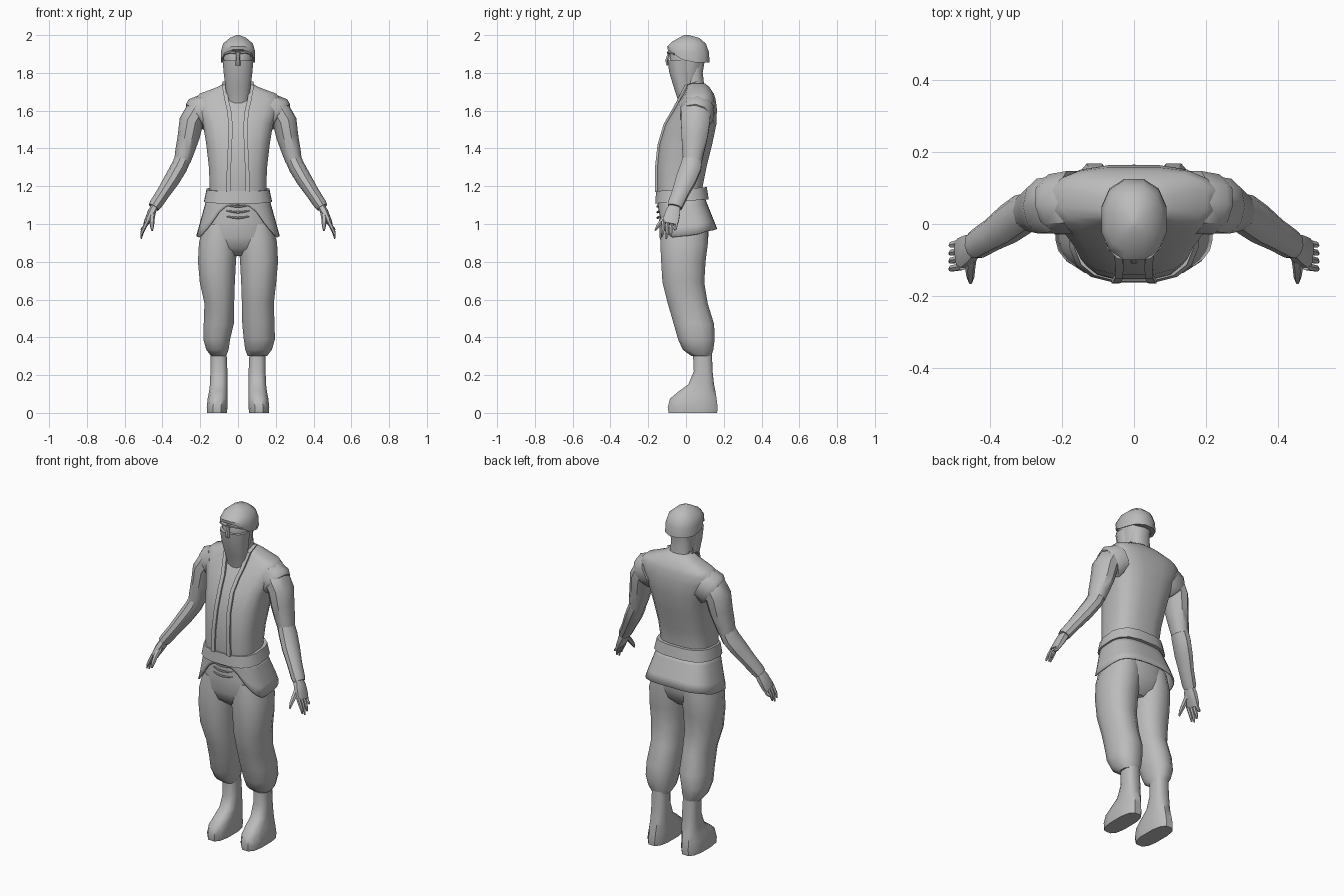
import bpy, bmesh, math
from mathutils import Vector

grey = bpy.data.materials.new("plain grey")
grey.diffuse_color = (0.5, 0.5, 0.5, 1)


def make(name, verts, faces, mirror=False, solid=0):
    me = bpy.data.meshes.new(name)
    me.from_pydata([tuple(v) for v in verts], [], faces)
    bm = bmesh.new()
    bm.from_mesh(me)
    bmesh.ops.recalc_face_normals(bm, faces=bm.faces)
    bm.to_mesh(me)
    bm.free()
    me.materials.append(grey)
    ob = bpy.data.objects.new(name, me)
    bpy.context.collection.objects.link(ob)
    if solid:
        ob.modifiers.new("thickness", 'SOLIDIFY').thickness = solid
    if mirror:
        ob.modifiers.new("mirror", 'MIRROR')
    return ob


def loft(name, rings, mirror=False):
    n = len(rings[0])
    verts = [v for r in rings for v in r]
    faces = [(i * n + j, i * n + (j + 1) % n, (i + 1) * n + (j + 1) % n, (i + 1) * n + j)
             for i in range(len(rings) - 1) for j in range(n)]
    faces += [tuple(range(n)), tuple(range(len(verts) - n, len(verts)))]
    return make(name, verts, faces, mirror)


def rounded(a, p):
    c, s = math.cos(a), math.sin(a)
    return (math.copysign(abs(c) ** (2 / p), c), math.copysign(abs(s) ** (2 / p), s))


def flat_ring(z, x0, x1, y0, y1, n=12, p=2.3, tilt=0):
    """Level cross-section; tilt lifts the part in front of y = 0."""
    out = []
    for k in range(n):
        u, v = rounded(2 * math.pi * (k + 0.5) / n, p)
        y = (y0 + y1) / 2 + v * (y1 - y0) / 2
        out.append(Vector(((x0 + x1) / 2 + u * (x1 - x0) / 2, y, z + tilt * max(0, -y))))
    return out


def body(name, rows, **kw):
    return loft(name, [flat_ring(r[0], -r[1], r[1], r[2], r[3], tilt=(r[4] if len(r) > 4 else 0), **kw)
                       for r in rows])


def tube(name, rows, n=8, p=2.2, mirror=True):
    """Rows are x, y, z, half depth along y, half thickness across the path."""
    pts = [Vector(r[:3]) for r in rows]
    rings = []
    for i, r in enumerate(rows):
        d = (pts[min(i + 1, len(pts) - 1)] - pts[max(i - 1, 0)]).normalized()
        u = (Vector((0, 1, 0)) - d * d.y).normalized()
        w = d.cross(u)
        ring = []
        for k in range(n):
            a, b = rounded(2 * math.pi * (k + 0.5) / n, p)
            ring.append(pts[i] + u * a * r[3] + w * b * r[4])
        rings.append(ring)
    return loft(name, rings, mirror)


# head, face cloth, cap, neck
body("head", [(1.72, .06, -.06, .05), (1.78, .068, -.075, .075), (1.85, .076, -.085, .095),
              (1.90, .08, -.088, .105), (1.95, .06, -.07, .09)])
body("face_mask", [(1.60, .045, -.035, .03), (1.66, .06, -.045, .03), (1.72, .068, -.065, .03),
                   (1.80, .078, -.09, .04), (1.865, .084, -.1, .045)])
body("cap", [(1.855, .093, -.1, .128, .7), (1.91, .093, -.103, .125, .3), (1.955, .08, -.08, .108, .1),
             (1.985, .045, -.04, .072), (2.0, .008, -.008, .015)])
body("neck", [(1.62, .075, -.02, .11), (1.72, .065, -.01, .1), (1.80, .06, -.01, .09), (1.86, .06, -.01, .1)])
tube("brow", [(.012, -.089, 1.905, .012, .007), (.04, -.088, 1.912, .012, .008),
              (.07, -.06, 1.9, .01, .006)], n=6)
tube("nose", [(0, -.088, 1.91, .006, .008), (0, -.1, 1.865, .012, .012), (0, -.098, 1.84, .006, .012)],
     n=6, mirror=False)

# sleeveless jacket
body("jacket", [(1.14, .155, -.15, .09), (1.2, .152, -.157, .09), (1.3, .156, -.155, .11),
                (1.42, .17, -.142, .14), (1.53, .188, -.108, .163), (1.61, .222, -.06, .165),
                (1.66, .232, -.03, .158), (1.69, .205, -.01, .148), (1.725, .11, .0, .125),
                (1.745, .075, .01, .1)], n=16, p=2.9)
tube("armhole_trim", [(.165, .06, 1.60, .092, .092), (.212, .055, 1.575, .088, .098),
                      (.226, .052, 1.565, .078, .085)], n=10)


# lapel bands running from the neck down to the belt
def ribbon(name, path, width, thick):
    rings = []
    for x, y, z in path:
        rings.append([Vector((x + dx * width / 2, y + dy, z))
                      for dx, dy in ((-1, -thick), (1, -thick), (1, thick), (-1, thick))])
    return loft(name, rings)


for side, name in ((1, "left_lapel"), (-1, "right_lapel")):
    ribbon(name, [(side * x, y, z) for x, y, z in
                  ((.07, .06, 1.755), (.074, .0, 1.735), (.06, -.04, 1.655), (.047, -.07, 1.60),
                   (.04, -.111, 1.53), (.042, -.144, 1.42), (.048, -.157, 1.3), (.052, -.158, 1.17))],
           .022, .007)

# belt
loft("belt", [[v + Vector((0, 0, .08 * (v.y + .02))) for v in flat_ring(z, -x, x, -y, b, 16, 2.8)]
              for z, x, y, b in ((1.12, .182, .165, .122), (1.185, .168, .16, .112))])

# open jacket tail with a hem that rises towards the front
HEM = ((0, 1.10), (.3, 1.09), (.55, 1.02), (.85, .96), (1.15, .93), (1.6, .94), (2.2, .965), (math.pi, .975))


def hem(phi):
    for (a, za), (b, zb) in zip(HEM, HEM[1:]):
        if phi <= b + 1e-6:
            return za + (zb - za) * (phi - a) / (b - a)


N, ROWS = 32, 4
verts = []
for i in range(ROWS + 1):
    for k in range(N):
        phi = 2 * math.pi * k / N
        z = 1.15 + (hem(min(phi, 2 * math.pi - phi)) - 1.15) * i / ROWS
        f = (1.15 - z) / .21
        s, c = rounded(phi - math.pi / 2, 3.0)
        x, v = s * (.162 + .058 * f), c
        y0, y1 = -.152 + .004 * f, .095 + .07 * min(1, f * 1.2)
        verts.append((x, (y0 + y1) / 2 + v * (y1 - y0) / 2, z))
make("jacket_tail", verts, [(i * N + j, i * N + (j + 1) % N, (i + 1) * N + (j + 1) % N, (i + 1) * N + j)
                            for i in range(ROWS) for j in range(N)], solid=.008)

# sash folds below the belt
for i in range(3):
    z = 1.1 - i * .03
    tube("sash_fold", [(0, -.15, z - .008, .007, .006), (.03, -.149, z - .005, .006, .005),
                       (.06, -.142, z, .004, .003)], n=6)

# trousers
body("trouser_seat", [(1.14, .155, -.14, .1), (1.02, .185, -.144, .125), (.93, .202, -.143, .12),
                      (.87, .17, -.12, .1), (.83, .06, -.07, .06)], n=16)
LEG = ((1.0, .0, .185, -.13, .115), (.9, .0, .21, -.14, .12), (.8, .008, .215, -.135, .107),
       (.69, .014, .205, -.128, .1), (.58, .018, .192, -.1, .118), (.47, .02, .196, -.068, .152),
       (.39, .028, .198, -.045, .155), (.335, .036, .182, -.02, .147), (.30, .05, .155, .028, .135))
loft("left_trouser_leg", [flat_ring(*r) for r in LEG])
loft("right_trouser_leg", [flat_ring(z, -b + (.012 if z < .6 else 0), -a - (.012 if z < .4 else 0), c, d)
                           for z, a, b, c, d in LEG])

# boots
loft("boot", [flat_ring(z, a, b, c, d, p=2.8) for z, a, b, c, d in
              ((.33, .06, .145, .035, .138), (.22, .055, .147, .04, .142), (.15, .055, .15, .01, .15),
               (.115, .055, .154, -.04, .158), (.075, .054, .162, -.088, .165),
               (.03, .054, .167, -.1, .171), (0, .058, .165, -.095, .168))], True)

# arms: upper arm, then forearm with a cuff
tube("upper_arm", [(.165, .06, 1.615, .075, .05), (.215, .055, 1.60, .08, .065), (.248, .05, 1.54, .08, .064),
                   (.262, .045, 1.46, .072, .058), (.283, .038, 1.38, .06, .05),
                   (.296, .034, 1.33, .052, .043)], n=10)
tube("forearm", [(.283, .038, 1.365, .05, .042), (.312, .026, 1.3, .058, .044), (.35, .0, 1.235, .056, .042),
                 (.395, -.03, 1.165, .046, .036), (.435, -.055, 1.105, .042, .034),
                 (.446, -.06, 1.088, .038, .03)], n=10)

# hands
tube("palm", [(.435, -.055, 1.105, .026, .02), (.456, -.068, 1.065, .04, .022),
              (.478, -.08, 1.02, .044, .017), (.488, -.085, 1.0, .04, .013)], n=8, p=3)
for i in range(4):
    y = -.05 - i * .022
    tip = (.968, .935, .922, .935)[i]
    tube("finger", [(.478, y - .002, 1.02, .011, .011), (.497, y - .006, .98, .010, .010),
                    (.508, y - .008, (tip + .98) / 2, .009, .008),
                    (.513, y - .01, tip, .004, .004)], n=6)
tube("thumb", [(.452, -.085, 1.06, .014, .016), (.456, -.125, 1.02, .013, .014),
               (.455, -.148, .99, .011, .011), (.455, -.163, .965, .005, .005)], n=6)

# smooth shading with crisp edges
for ob in bpy.context.scene.objects:
    ob.select_set(True)
    bpy.context.view_layer.objects.active = ob
bpy.ops.object.shade_smooth_by_angle(angle=math.radians(40))
